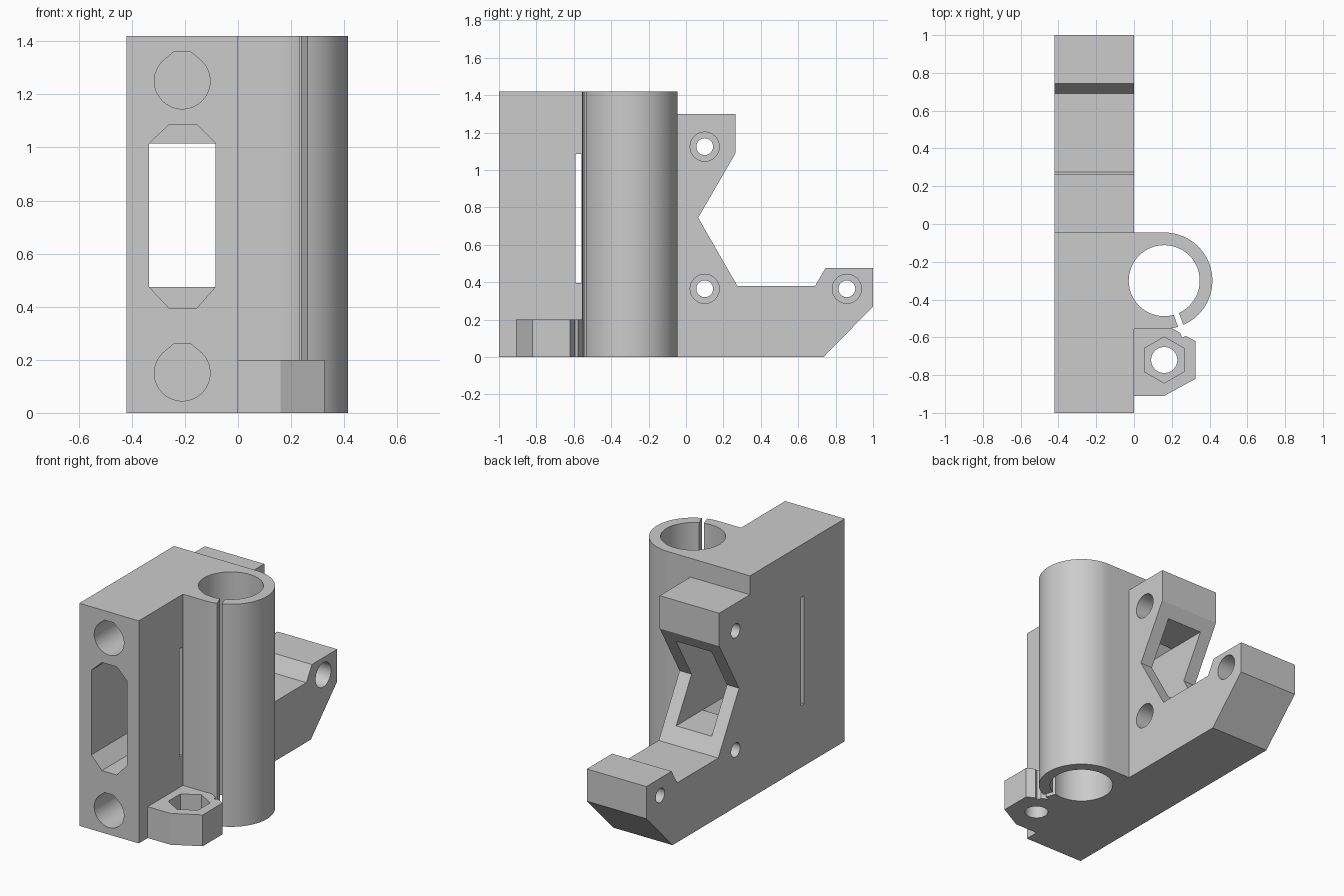
import bpy, bmesh, math

if "Cube" in bpy.data.objects:
    bpy.data.objects.remove(bpy.data.objects["Cube"], do_unlink=True)

plastic = bpy.data.materials.new("grey_plastic")
plastic.use_nodes = True
GREY = (0.6, 0.6, 0.6, 1)
plastic.diffuse_color = GREY
plastic.node_tree.nodes["Principled BSDF"].inputs["Base Color"].default_value = GREY


def prism(name, points, axis, start, end):
    """Extrude a 2D outline along an axis; outline is (y,z), (x,z) or (x,y)."""
    place = {"x": lambda p, t: (t, p[0], p[1]),
             "y": lambda p, t: (p[0], t, p[1]),
             "z": lambda p, t: (p[0], p[1], t)}[axis]
    bm = bmesh.new()
    rings = [[bm.verts.new(place(p, t)) for p in points] for t in (start, end)]
    bm.faces.new(rings[0])
    bm.faces.new(rings[1][::-1])
    for i in range(len(points)):
        j = (i + 1) % len(points)
        bm.faces.new((rings[0][i], rings[0][j], rings[1][j], rings[1][i]))
    bmesh.ops.recalc_face_normals(bm, faces=bm.faces)
    mesh = bpy.data.meshes.new(name)
    bm.to_mesh(mesh)
    bm.free()
    mesh.materials.append(plastic)
    obj = bpy.data.objects.new(name, mesh)
    bpy.context.collection.objects.link(obj)
    return obj


def rect(a0, b0, a1, b1):
    return [(a0, b0), (a1, b0), (a1, b1), (a0, b1)]


def arc(cx, cy, r, n, first=0, sweep=360):
    steps = n if sweep == 360 else n - 1
    return [(cx + r * math.cos(math.radians(first + sweep * i / steps)),
             cy + r * math.sin(math.radians(first + sweep * i / steps)))
            for i in range(n)]


def combine(target, tool, operation):
    mod = target.modifiers.new(operation.lower(), "BOOLEAN")
    mod.operation, mod.solver, mod.object = operation, "EXACT", tool
    bpy.context.view_layer.objects.active = target
    bpy.ops.object.modifier_apply(modifier=mod.name)
    bpy.data.objects.remove(tool, do_unlink=True)


LEFT, BACK, TOP = -0.42, -0.045, 1.42
TX, TY, TR = 0.16, -0.3, 0.255      # tube centre and outer radius
NX, NY = 0.16, -0.72                # nut holder centre

# Main block
body = prism("carriage_body", rect(LEFT, -1, 0, BACK), "z", 0, TOP)

# Rear bracket with a V notch
bracket = [(-0.2, 0), (0.735, 0), (1, 0.27), (1, 0.475), (0.745, 0.475), (0.69, 0.38),
           (0.275, 0.38), (0.065, 0.745), (0.265, 1.09), (0.265, 1.30), (-0.2, 1.30)]
solids = [prism("rear_bracket", bracket, "x", LEFT, 0)]

# Rod tube blended into the block
solids.append(prism("rod_tube", arc(TX, TY, TR, 49, -90, 180)
                    + [(-0.2, TY + TR), (-0.2, TY - TR)], "z", 0, TOP))

# Nut holder: half hexagon joined to the block
holder = [(-0.1, -0.91), (NX, -0.91), (0.325, -0.82), (0.325, -0.62), (NX, -0.53), (-0.1, -0.53)]
solids.append(prism("nut_holder", holder, "z", 0, 0.2))
for solid in solids:
    combine(body, solid, "UNION")

# Tube bore and clamping slit
cuts = [prism("bore", arc(TX, TY, 0.188, 64), "z", -0.1, 1.5)]
dx, dy = math.cos(math.radians(-70)), math.sin(math.radians(-70))
slit = [(TX + dx * r - dy * w, TY + dy * r + dx * w)
        for r, w in ((0.1, -0.015), (0.315, -0.015), (0.315, 0.015), (0.1, 0.015))]
cuts.append(prism("slit", slit, "z", -0.1, 1.5))

# Nut pocket and screw hole
cuts.append(prism("nut_pocket", arc(NX, NY, 0.122, 6, 30), "z", 0.1, 0.3))
cuts.append(prism("nut_hole", arc(NX, NY, 0.07, 16), "z", -0.1, 0.15))

# Blind rod sockets with a flattened peak
for z in (0.15, 1.25):
    outline = arc(-0.21, z, 0.105, 28, 135, 270) + [(-0.178, z + 0.11), (-0.242, z + 0.11)]
    cuts.append(prism("rod_socket", outline, "y", -1.1, -0.15))

# Belt passage: chamfered in the block, plain window through the bracket
passage = [(-0.335, 0.475), (-0.26, 0.395), (-0.155, 0.395), (-0.085, 0.475),
           (-0.085, 1.015), (-0.155, 1.085), (-0.26, 1.085), (-0.335, 1.015)]
cuts.append(prism("passage", passage, "y", -1.1, BACK))
cuts.append(prism("window", rect(-0.335, 0.475, -0.085, 1.015), "y", -0.2, 0.5))

# Narrow side slot
cuts.append(prism("side_slot", rect(-0.59, 0.395, -0.56, 1.085), "x", -0.5, 0.1))

# Counterbored motor screw holes
for y, z in ((0.1, 1.125), (0.1, 0.365), (0.86, 0.365)):
    cuts.append(prism("screw_hole", arc(y, z, 0.045, 24), "x", -0.5, 0.1))
    cuts.append(prism("counterbore", arc(y, z, 0.078, 32), "x", -0.2, 0.1))
for cut in cuts:
    combine(body, cut, "DIFFERENCE")

# Smooth the round surfaces, keep hard edges
bpy.ops.object.select_all(action="DESELECT")
body.select_set(True)
bpy.context.view_layer.objects.active = body
bpy.ops.object.shade_smooth_by_angle(angle=math.radians(25))
